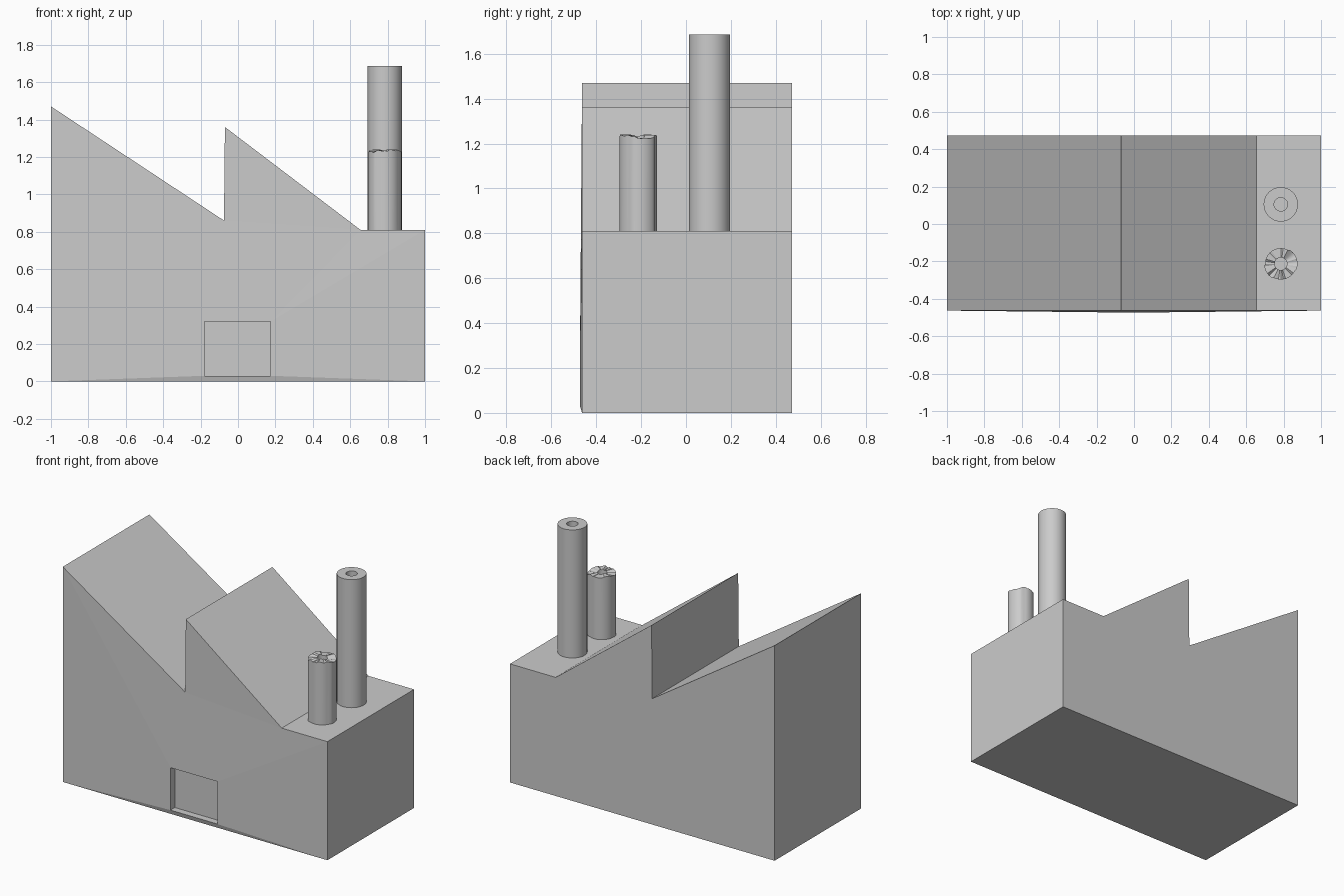
import bpy, bmesh, math, random

if "Cube" in bpy.data.objects:
    bpy.data.objects.remove(bpy.data.objects["Cube"])

random.seed(4)


def finish(name, bm, smooth=False):
    bmesh.ops.recalc_face_normals(bm, faces=bm.faces)
    mesh = bpy.data.meshes.new(name)
    bm.to_mesh(mesh)
    bm.free()
    obj = bpy.data.objects.new(name, mesh)
    bpy.context.collection.objects.link(obj)
    if smooth:
        bpy.ops.object.select_all(action='DESELECT')
        obj.select_set(True)
        bpy.context.view_layer.objects.active = obj
        bpy.ops.object.shade_smooth_by_angle(angle=math.radians(30))
    return obj


def bridge(bm, a, b):
    n = len(a)
    for i in range(n):
        j = (i + 1) % n
        bm.faces.new((a[i], a[j], b[j], b[i]))


# Factory hall: saw-tooth profile, front wall bulging gently toward the doorway
def factory_hall():
    profile = [(-1, 0), (1, 0), (1, 0.81), (0.655, 0.81),
               (-0.07, 1.36), (-0.075, 0.86), (-1, 1.47)]
    door = [(-0.18, 0.03), (0.175, 0.03), (0.175, 0.32), (-0.18, 0.32)]
    bm = bmesh.new()

    def ring(points, y):
        return [bm.verts.new((x, y, z)) for x, z in points]

    p, back = ring(profile, -0.463), ring(profile, 0.472)
    d, inner = ring(door, -0.472), ring(door, -0.425)
    bridge(bm, p, back)
    bm.faces.new(back)
    # Front wall around the doorway
    for face in ((p[0], p[1], d[1], d[0]), (p[1], p[2], d[2], d[1]),
                 (p[2], p[3], d[2]), (p[3], p[4], p[5]), (p[3], p[5], d[2]),
                 (p[5], d[3], d[2]), (p[5], p[6], d[3]), (p[6], p[0], d[3]),
                 (p[0], d[0], d[3])):
        bm.faces.new(face)
    # Recessed door
    bridge(bm, d, inner)
    bm.faces.new(inner)
    finish("factory_hall", bm)


# Chimney with a narrow flue; radius and rim height may vary with the angle
def chimney(name, y, radius, top, bore, depth, sides=32):
    bm = bmesh.new()
    base, rim, lip, flue = [], [], [], []
    for i in range(sides):
        a = math.tau * i / sides
        c, s = math.cos(a), math.sin(a)
        r, h = radius(math.degrees(a)), top(math.degrees(a))
        for loop, rr, z in ((base, r, 0.805), (rim, r, h),
                            (lip, bore, h), (flue, bore, h - depth)):
            loop.append(bm.verts.new((0.785 + rr * c, y + rr * s, z)))
    for a, b in ((base, rim), (rim, lip), (lip, flue)):
        bridge(bm, a, b)
    bm.faces.new(base)
    bm.faces.new(flue)
    finish(name, bm, True)


def cracked(deg):
    return 185 < deg < 240 or deg < 60 or deg > 340


factory_hall()
chimney("tall_chimney", 0.105, lambda a: 0.092, lambda a: 1.685, 0.036, 0.08)
chimney("broken_chimney", -0.213,
        lambda a: 0.089 if cracked(a) else 0.084,
        lambda a: (1.226 if cracked(a) else 1.234) + random.uniform(-0.005, 0.006),
        0.033, 0.06, 40)
